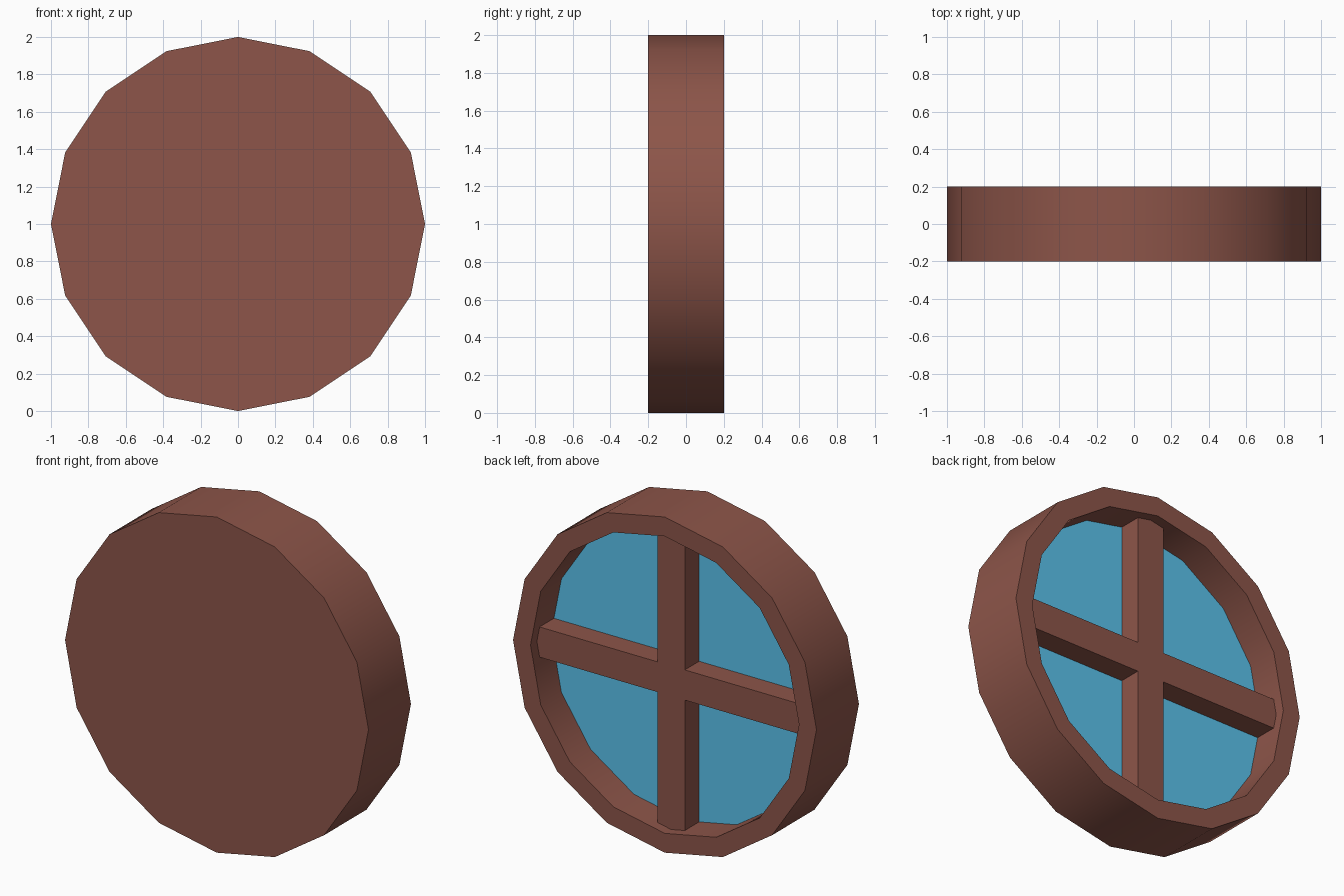
import bpy, bmesh, math

if "Cube" in bpy.data.objects:
    bpy.data.objects.remove(bpy.data.objects["Cube"])

SIDES = 16
R_OUT, R_IN = 1.0, 0.885
Y_FRONT, Y_GLASS, Y_BARS, Y_BACK = -0.2, 0.005, 0.14, 0.2
HALF_BAR = 0.09


def material(name, color):
    mat = bpy.data.materials.new(name)
    mat.diffuse_color = (*color, 1)
    mat.use_nodes = True
    mat.node_tree.nodes["Principled BSDF"].inputs["Base Color"].default_value = mat.diffuse_color
    return mat


def ring(bm, radius, y):
    steps = [2 * math.pi * i / SIDES for i in range(SIDES)]
    return [bm.verts.new((radius * math.cos(a), y, 1 + radius * math.sin(a))) for a in steps]


def bridge(bm, a, b):
    for i in range(len(a)):
        j = (i + 1) % len(a)
        bm.faces.new((a[i], a[j], b[j], b[i]))


def finish(bm, name, mat, smooth=False):
    bmesh.ops.recalc_face_normals(bm, faces=bm.faces)
    mesh = bpy.data.meshes.new(name)
    bm.to_mesh(mesh)
    bm.free()
    obj = bpy.data.objects.new(name, mesh)
    bpy.context.collection.objects.link(obj)
    mesh.materials.append(mat)
    if smooth:
        bpy.ops.object.select_all(action='DESELECT')
        obj.select_set(True)
        bpy.context.view_layer.objects.active = obj
        bpy.ops.object.shade_smooth_by_angle(angle=math.radians(30))
    return obj


wood = material("wood", (0.266, 0.091, 0.067))
blue = material("glass", (0.105, 0.55, 0.85))

# Round frame: closed front, recessed back
bm = bmesh.new()
loops = [ring(bm, r, y) for r, y in
         ((R_OUT, Y_FRONT), (R_OUT, Y_BACK), (R_IN, Y_BACK), (R_IN, Y_GLASS - 0.01))]
for a, b in zip(loops, loops[1:]):
    bridge(bm, a, b)
bm.faces.new(loops[0])
bm.faces.new(loops[-1])
finish(bm, "window_frame", wood, smooth=True)

# Glass pane on the floor of the recess
bm = bmesh.new()
pane = bm.faces.new(ring(bm, R_IN, Y_GLASS))
pane.normal_update()
if pane.normal.y < 0:
    pane.normal_flip()
mesh = bpy.data.meshes.new("glass_pane")
bm.to_mesh(mesh)
bm.free()
mesh.materials.append(blue)
bpy.context.collection.objects.link(bpy.data.objects.new("glass_pane", mesh))

# Crossed bars: one arm outline turned four times, ends fitted to the rim
bm = bmesh.new()
shoulder = R_IN - HALF_BAR * math.tan(math.pi / SIDES)
arm = [(HALF_BAR, -HALF_BAR), (shoulder, -HALF_BAR), (R_IN, 0), (shoulder, HALF_BAR)]
outline = []
for k in range(4):
    c, s = ((1, 0), (0, 1), (-1, 0), (0, -1))[k]
    outline += [(c * u - s * v, s * u + c * v) for u, v in arm]
back, front = ([bm.verts.new((x, y, 1 + z)) for x, z in outline] for y in (Y_BARS, Y_GLASS))
bridge(bm, back, front)
bm.faces.new(back)
bm.faces.new(front)
finish(bm, "cross_bars", wood)
